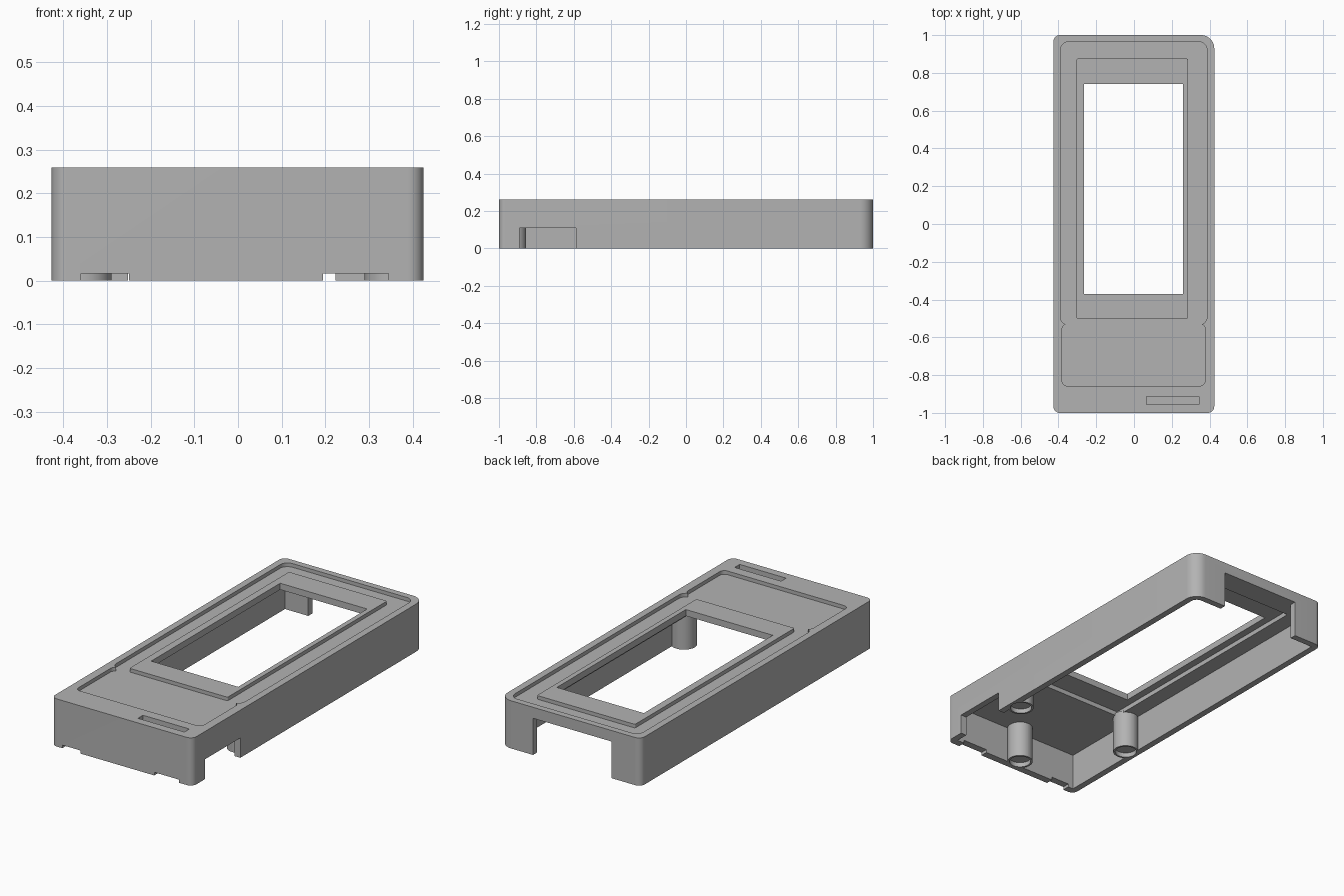
import bpy, bmesh, math

cube = bpy.data.objects.get("Cube")
if cube:
    bpy.data.objects.remove(cube, do_unlink=True)

grey = bpy.data.materials.new("plain grey")
grey.use_nodes = True
grey.diffuse_color = (0.45, 0.45, 0.45, 1)
grey.node_tree.nodes["Principled BSDF"].inputs["Base Color"].default_value = grey.diffuse_color


def prism(name, x, y, z, radii=(0, 0, 0, 0), steps=10):
    """Rounded box; radii run front -x, front +x, back +x, back -x."""
    corners = [(x[0], y[0], 1, 1), (x[1], y[0], -1, 1), (x[1], y[1], -1, -1), (x[0], y[1], 1, -1)]
    bm = bmesh.new()
    verts = []
    for i, ((cx, cy, sx, sy), r) in enumerate(zip(corners, radii)):
        for k in range(steps + 1 if r else 1):
            a = math.pi * (1 + i / 2 + k / steps / 2)
            px = cx + r * (sx + math.cos(a)) if r else cx
            py = cy + r * (sy + math.sin(a)) if r else cy
            verts.append(bm.verts.new((px, py, z[0])))
    base = bm.faces.new(verts)
    top = bmesh.ops.extrude_face_region(bm, geom=[base])["geom"]
    bmesh.ops.translate(bm, vec=(0, 0, z[1] - z[0]),
                        verts=[v for v in top if isinstance(v, bmesh.types.BMVert)])
    bmesh.ops.recalc_face_normals(bm, faces=bm.faces)
    mesh = bpy.data.meshes.new(name)
    bm.to_mesh(mesh)
    bm.free()
    mesh.materials.append(grey)
    obj = bpy.data.objects.new(name, mesh)
    bpy.context.collection.objects.link(obj)
    return obj


def disc(name, x, y, r, z):
    return prism(name, (x - r, x + r), (y - r, y + r), z, (r * 0.9999,) * 4, 12)


def cut(target, cutter, keep=False):
    mod = target.modifiers.new("cut", 'BOOLEAN')
    mod.operation = 'DIFFERENCE'
    mod.solver = 'EXACT'
    mod.object = cutter
    bpy.context.view_layer.objects.active = target
    bpy.ops.object.modifier_apply(modifier=mod.name)
    if not keep:
        bpy.data.objects.remove(cutter, do_unlink=True)


def smooth(obj):
    bpy.ops.object.select_all(action='DESELECT')
    obj.select_set(True)
    bpy.context.view_layer.objects.active = obj
    bpy.ops.object.shade_smooth_by_angle(angle=math.radians(30))


TOP, FLOOR, CEILING = 0.26, 0.24, 0.2
BEZEL_X, BEZEL_Y = (-0.305, 0.287), (-0.5, 0.875)

# Case shell with one larger back corner
case = prism("case", (-0.427, 0.425), (-1, 1), (0, TOP), (0.035, 0.035, 0.07, 0.035))
cut(case, prism("cavity", (-0.392, 0.39), (-0.96, 0.965), (-0.1, CEILING), (0, 0, 0.035, 0)))

# Sunken face: display area and lower panel
cut(case, prism("display_recess", (-0.39, 0.387), (-0.535, 0.965), (FLOOR, 0.4), (0.045,) * 4))
cut(case, prism("panel_recess", (-0.381, 0.377), (-0.857, -0.529), (FLOOR, 0.4), (0.028,) * 4))
cut(case, prism("slot", (0.065, 0.345), (-0.955, -0.912), (0.232, 0.4)))
cut(case, prism("bezel_opening", BEZEL_X, BEZEL_Y, (0.1, 0.4), (0.008,) * 4))

# Openings in the back, side and front walls
cut(case, prism("back_opening", (-0.252, 0.223), (0.9, 1.1), (-0.1, CEILING)))
cut(case, prism("side_opening", (0.38, 0.5), (-0.89, -0.587), (-0.1, 0.108)))
for x in ((-0.36, -0.25), (0.195, 0.345)):
    cut(case, prism("front_notch", x, (-1.1, -0.93), (-0.1, 0.017)))

# Raised bezel around the window
bezel = prism("window_bezel", BEZEL_X, BEZEL_Y, (0.225, TOP), (0.008,) * 4)
cut(bezel, prism("window", (-0.265, 0.26), (-0.37, 0.742), (0.1, 0.4)))

# Round posts with shallow sockets underneath
for name, x, y in (("front_post", 0, -0.92), ("left_post", 0.355, -0.49), ("right_post", -0.355, -0.49)):
    post = disc(name, x, y, 0.065, (0, 0.21))
    socket = disc("socket", x, y, 0.055, (-0.1, 0.025))
    cut(case, socket, keep=True)
    cut(post, socket)
    smooth(post)

smooth(case)
smooth(bezel)
